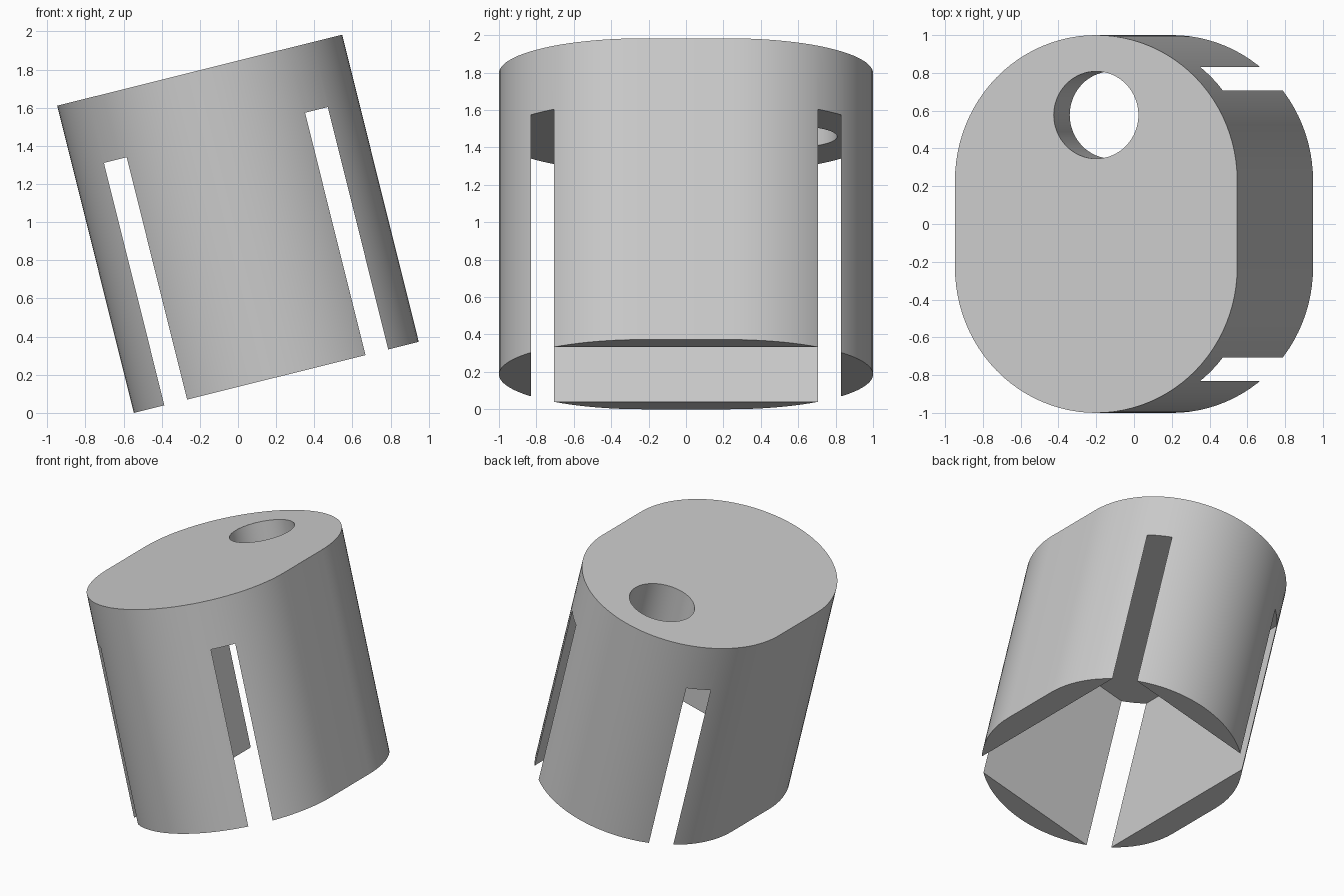
import bpy, bmesh
from math import sin, cos, pi, radians
from mathutils import Matrix

cube = bpy.data.objects.get("Cube")
if cube:
    bpy.data.objects.remove(cube, do_unlink=True)

TILT = radians(-14)
HEIGHT = 1.66        # along the tilted axis
RADIUS = 0.77        # rounded ends of the oblong section
OFFSET = 0.23        # end centres from the middle
LEG = 1.31           # depth of the cavity between the legs
SEG = 48

grey = bpy.data.materials.new("plain_grey")
grey.use_nodes = True
grey.diffuse_color = (0.6, 0.6, 0.6, 1)
grey.node_tree.nodes["Principled BSDF"].inputs["Base Color"].default_value = (0.6, 0.6, 0.6, 1)


def prism(name, outline, z0, z1):
    """Extrude a counter-clockwise outline from z0 to z1."""
    bm = bmesh.new()
    face = bm.faces.new([bm.verts.new((x, y, z0)) for x, y in outline])
    top = bmesh.ops.extrude_face_region(bm, geom=[face])["geom"]
    moved = [v for v in top if isinstance(v, bmesh.types.BMVert)]
    bmesh.ops.translate(bm, verts=moved, vec=(0, 0, z1 - z0))
    bmesh.ops.recalc_face_normals(bm, faces=bm.faces)
    mesh = bpy.data.meshes.new(name)
    bm.to_mesh(mesh)
    bm.free()
    mesh.materials.append(grey)
    obj = bpy.data.objects.new(name, mesh)
    bpy.context.collection.objects.link(obj)
    return obj


def arc(cy, r, start, end, n):
    angles = [start + (end - start) * i / n for i in range(n + 1)]
    return [(r * cos(a), cy + r * sin(a)) for a in angles]


# Oblong body
oblong = arc(OFFSET, RADIUS, 0, pi, SEG) + arc(-OFFSET, RADIUS, pi, 2 * pi, SEG)
body = prism("slotted_cap", oblong, 0, HEIGHT)

# Square-cornered cavity breaks through the corners and leaves four legs
cavity = prism("cavity_cutter",
               [(-0.605, -0.83), (0.605, -0.83), (0.605, 0.83), (-0.605, 0.83)],
               -0.2, LEG)
# Round hole through the top plate
hole = prism("hole_cutter", arc(0.577, 0.231, 0, 2 * pi, 64)[:-1], LEG - 0.2, HEIGHT + 0.2)

bpy.ops.object.select_all(action="DESELECT")
bpy.context.view_layer.objects.active = body
body.select_set(True)
for cutter in (cavity, hole):
    cutter.hide_render = True
    mod = body.modifiers.new(cutter.name, "BOOLEAN")
    mod.operation = "DIFFERENCE"
    mod.solver = "EXACT"
    mod.object = cutter
    bpy.ops.object.modifier_apply(modifier=mod.name)
    bpy.data.objects.remove(cutter, do_unlink=True)

# Lean the body and rest it on the ground, centred
body.data.transform(Matrix.Rotation(TILT, 4, "Y"))
pts = [v.co for v in body.data.vertices]
xs, zs = [p.x for p in pts], [p.z for p in pts]
body.data.transform(Matrix.Translation((-(min(xs) + max(xs)) / 2, 0, -min(zs))))
bpy.ops.object.shade_smooth_by_angle(angle=radians(30))
